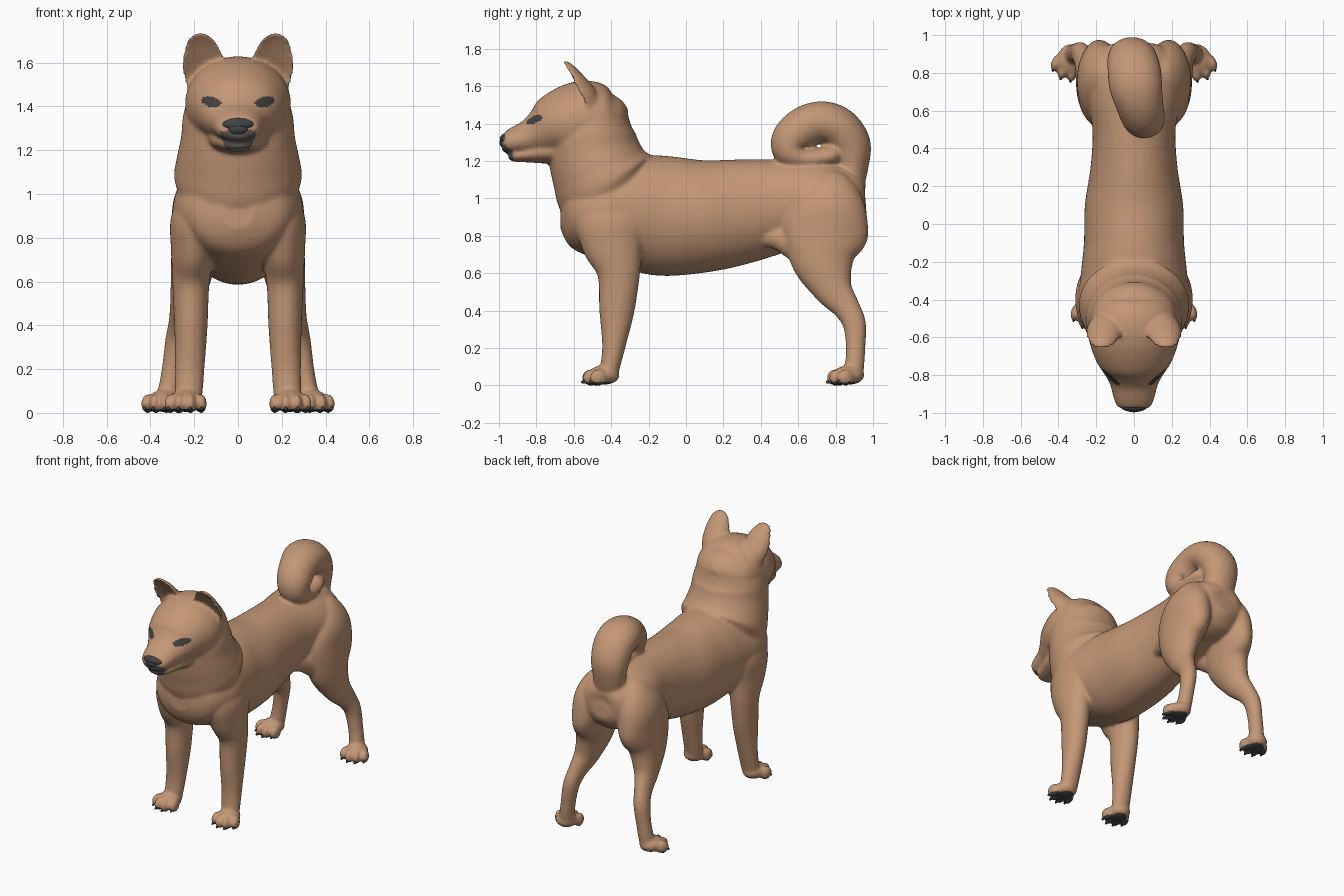
import bpy, bmesh, math
from mathutils import Vector, Matrix


def material(name, rgb):
    m = bpy.data.materials.new(name)
    m.diffuse_color = (*rgb, 1)
    return m


FUR = material("tan fur", (0.55, 0.31, 0.18))
DARK = material("dark grey", (0.055, 0.055, 0.055))
LIP = material("lip grey", (0.11, 0.10, 0.09))


def spline(pts, n=6):
    """Catmull-Rom resampling of (x, y, z, side radius, depth radius) rows."""
    p = [pts[0]] + list(pts) + [pts[-1]]
    out = []
    for i in range(1, len(p) - 2):
        for k in range(n):
            t = k / n
            out.append([0.5 * (2 * b + (c - a) * t + (2 * a - 5 * b + 4 * c - d) * t * t
                               + (3 * b - a - 3 * c + d) * t ** 3)
                        for a, b, c, d in zip(*p[i - 1:i + 3])])
    return out + [list(pts[-1])]


def tube(bm, pts, mirror=1, dent=None, seg=56):
    """Loft of elliptical rings along a path; dent hollows the front half."""
    rows = spline([(mirror * r[0], *r[1:]) for r in pts])
    pos = [Vector(r[:3]) for r in rows]
    rings = []
    for i, r in enumerate(rows):
        t = (pos[min(i + 1, len(pos) - 1)] - pos[max(i - 1, 0)]).normalized()
        side = (Vector((1, 0, 0)) - t * t.x).normalized()
        up = t.cross(side)
        ring = []
        for k in range(seg):
            a = 2 * math.pi * k / seg
            v = math.sin(a)
            if dent is not None and v < 0:
                v *= -dent
            ring.append(bm.verts.new(pos[i] + side * math.cos(a) * max(r[3], .004)
                                     + up * v * max(r[4], .004)))
        rings.append(ring)
    for a, b in zip(rings, rings[1:]):
        for k in range(seg):
            j = (k + 1) % seg
            bm.faces.new((a[k], a[j], b[j], b[k]))
    bm.faces.new(rings[0][::-1])
    bm.faces.new(rings[-1])


def ball(bm, loc, radii, yaw=0, pitch=0):
    m = (Matrix.Translation(loc) @ Matrix.Rotation(yaw, 4, 'Z') @ Matrix.Rotation(pitch, 4, 'X')
         @ Matrix.Diagonal((*radii, 1)))
    bmesh.ops.create_uvsphere(bm, u_segments=20, v_segments=12, radius=1, matrix=m)


def finish(bm, name, mats):
    bmesh.ops.recalc_face_normals(bm, faces=bm.faces)
    me = bpy.data.meshes.new(name)
    bm.to_mesh(me)
    bm.free()
    ob = bpy.data.objects.new(name, me)
    bpy.context.collection.objects.link(ob)
    for m in mats:
        me.materials.append(m)
    for p in me.polygons:
        p.use_smooth = True
    return ob


body, claws = bmesh.new(), bmesh.new()

# torso, along y
tube(body, [(0, y, z, w, h) for y, z, w, h in [
    (-.67, .92, .08, .08), (-.61, .92, .22, .19), (-.45, .925, .295, .26),
    (-.25, .92, .28, .31), (-.1, .905, .265, .32), (.1, .905, .26, .30),
    (.3, .93, .23, .28), (.5, .96, .22, .25), (.7, .985, .25, .22),
    (.83, .975, .235, .2), (.91, .965, .19, .165), (.95, .96, .12, .11), (.962, .96, .04, .04)]])

# neck with a ruff edge over the shoulders
tube(body, [(0, -.36, 1.0, .24, .24), (0, -.42, 1.07, .29, .285), (0, -.465, 1.16, .28, .26),
            (0, -.495, 1.26, .26, .245), (0, -.505, 1.36, .25, .23), (0, -.495, 1.46, .215, .185),
            (0, -.49, 1.54, .13, .11), (0, -.49, 1.57, .04, .04)])

# skull and upper muzzle
tube(body, [(0, y, z, w, h) for y, z, w, h in [
    (-.31, 1.42, .05, .05), (-.345, 1.42, .14, .11), (-.41, 1.415, .205, .165),
    (-.5, 1.42, .235, .208), (-.6, 1.405, .24, .21), (-.7, 1.38, .21, .18),
    (-.77, 1.35, .17, .135), (-.84, 1.325, .13, .097), (-.92, 1.305, .108, .074),
    (-.965, 1.295, .088, .055), (-.985, 1.295, .04, .03)]])
# lower jaw
tube(body, [(0, -.62, 1.27, .15, .09), (0, -.75, 1.25, .13, .065), (0, -.85, 1.235, .098, .043),
            (0, -.92, 1.228, .075, .032), (0, -.95, 1.228, .035, .017)])

# curled tail
tube(body, [(0, .80, .95, .09, .09), (0, .86, 1.06, .10, .085), (-.01, .885, 1.17, .115, .09),
            (-.01, .877, 1.28, .13, .112), (0, .82, 1.37, .14, .114), (.01, .73, 1.405, .14, .114),
            (.03, .635, 1.38, .125, .112), (.05, .565, 1.315, .115, .108), (.06, .56, 1.25, .10, .092),
            (.06, .62, 1.213, .09, .06), (.055, .70, 1.213, .09, .055), (.045, .78, 1.23, .085, .055),
            (.03, .84, 1.25, .04, .03)])

for s in (1, -1):
    # cupped ear
    tube(body, [(.14, -.51, 1.43, .07, .08), (.15, -.565, 1.54, .1, .09),
                (.162, -.605, 1.62, .093, .07), (.17, -.635, 1.68, .073, .048),
                (.172, -.655, 1.715, .045, .03), (.172, -.665, 1.73, .015, .012)], s, dent=.35)
    # front leg with shoulder
    tube(body, [(.16, -.40, 1.06, .03, .04), (.175, -.40, 1.0, .08, .13), (.195, -.40, .88, .112, .19),
                (.205, -.39, .75, .102, .165),
                (.215, -.36, .6, .085, .115), (.215, -.37, .4, .076, .094),
                (.22, -.385, .22, .068, .064), (.225, -.405, .1, .064, .052),
                (.23, -.42, .03, .06, .05)], s)
    # hind leg with thigh and hock
    tube(body, [(.10, .78, 1.13, .03, .04), (.13, .78, 1.08, .09, .12), (.172, .77, .96, .122, .195),
                (.187, .745, .82, .115, .23), (.207, .735, .67, .1, .175),
                (.235, .785, .52, .075, .108),
                (.26, .855, .42, .056, .074), (.28, .9, .33, .052, .062),
                (.30, .907, .2, .048, .052), (.315, .9, .1, .05, .052),
                (.325, .89, .03, .05, .05)], s)
    # skin fold from flank to thigh
    tube(body, [(.13, .36, .80, .03, .04), (.15, .5, .79, .06, .07), (.18, .62, .74, .07, .09),
                (.19, .72, .70, .05, .06)], s)
    # paws: pad, four toes and claws each
    for px, py, yaw in ((.235, -.44, .1), (.335, .87, .25)):
        ball(body, (s * px, py, .055), (.075, .085, .052), s * yaw)
        for t in (-1.5, -.5, .5, 1.5):
            a = s * (yaw + t * .1)
            fwd = Vector((math.sin(a), -math.cos(a), 0))
            lat = Vector((math.cos(a), math.sin(a), 0)) * s
            c = Vector((s * px, py, .042)) + lat * t * .043 + fwd * (.072 - .012 * t * t)
            ball(body, c, (.026, .048, .045), a)
            ball(claws, c + fwd * .038 - Vector((0, 0, .022)), (.008, .014, .009), a, .3)

# fuse the parts into one smooth skin
dog = finish(body, "dog_body", [FUR, DARK, LIP])
rm = dog.modifiers.new("fuse", 'REMESH')
rm.mode, rm.voxel_size, rm.use_smooth_shade = 'VOXEL', .01, True
sm = dog.modifiers.new("soften", 'SMOOTH')
sm.factor, sm.iterations = .5, 8
mesh = bpy.data.meshes.new_from_object(dog.evaluated_get(bpy.context.evaluated_depsgraph_get()))
dog.modifiers.clear()
dog.data = mesh
mesh.materials.clear()
for m in (FUR, DARK, LIP):
    mesh.materials.append(m)
low = min(v.co.z for v in mesh.vertices)
for v in mesh.vertices:
    v.co.z -= low

# eyes, lips and paw pads by position
for p in mesh.polygons:
    x, y, z = abs(p.center.x), p.center.y, p.center.z
    dx = x - .122
    dz = z - 1.422 - .15 * dx
    eye = y < -.65 and (dx / .044) ** 2 + (dz / .025) ** 2 < 1
    p.use_smooth = True
    p.material_index = 1 if eye or (z < .02 and p.normal.z < -.35) else 0
    if y < -.925 and x < .08 and 1.205 < z < 1.29:
        p.material_index = 2

finish(claws, "claws", [DARK])

# nose
nose = bmesh.new()
ball(nose, (0, -.958, 1.318), (.077, .038, .031))
ball(nose, (0, -.966, 1.298), (.055, .031, .032))
finish(nose, "nose", [DARK])
